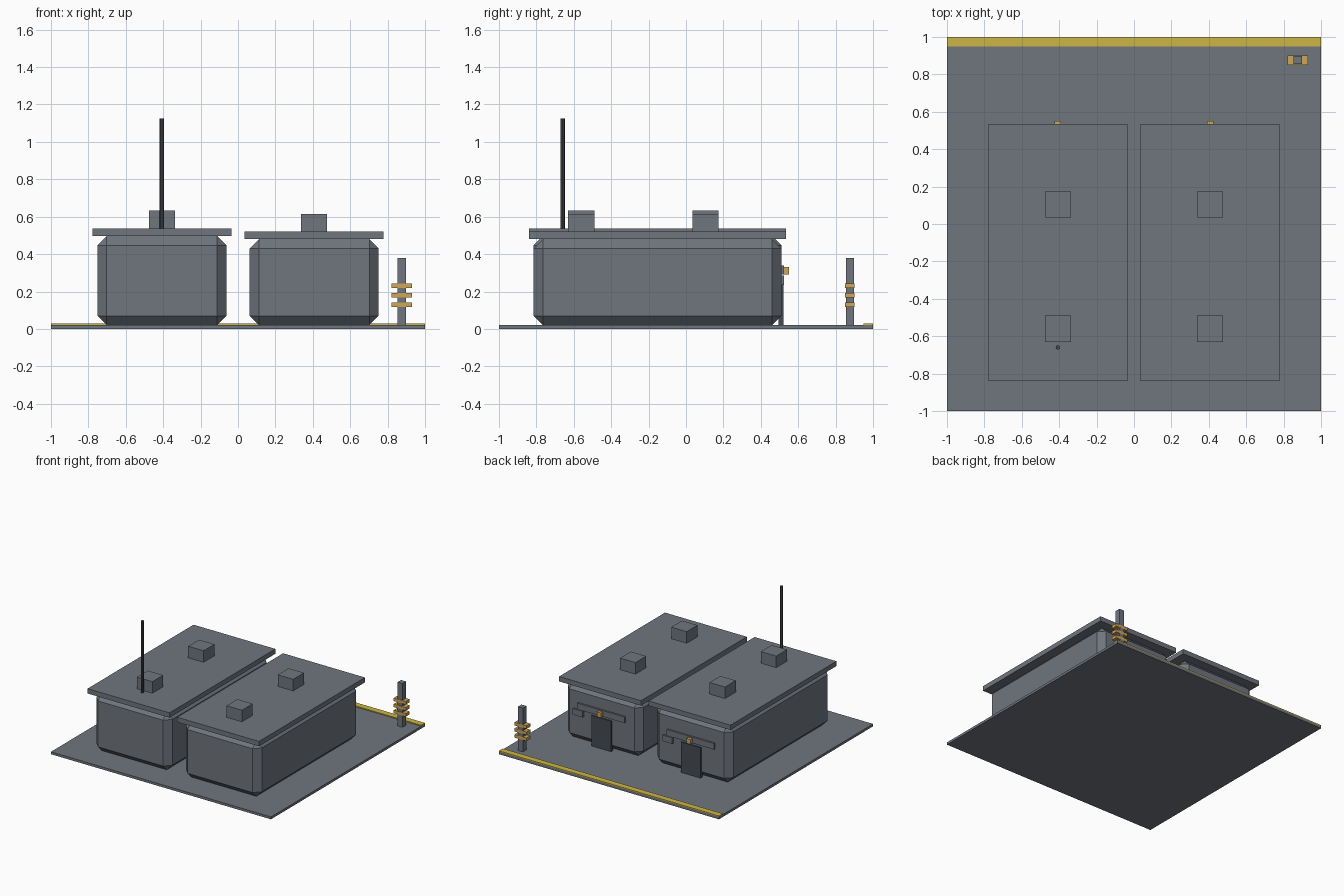
import bpy
import bmesh
from mathutils import Vector

cube = bpy.data.objects.get("Cube")
if cube:
    bpy.data.objects.remove(cube, do_unlink=True)


def material(name, rgb):
    mat = bpy.data.materials.new(name)
    mat.use_nodes = True
    mat.diffuse_color = (*rgb, 1)
    mat.node_tree.nodes["Principled BSDF"].inputs["Base Color"].default_value = (*rgb, 1)
    return mat


GREY = material("slate grey", (0.16, 0.18, 0.21))
DARK = material("dark steel", (0.06, 0.068, 0.08))
YELLOW = material("warning yellow", (0.62, 0.47, 0.06))
AMBER = material("amber", (0.62, 0.38, 0.1))


def finish(name, bm, mat):
    mesh = bpy.data.meshes.new(name)
    bm.to_mesh(mesh)
    bm.free()
    mesh.materials.append(mat)
    obj = bpy.data.objects.new(name, mesh)
    bpy.context.collection.objects.link(obj)
    return obj


def box(name, x, y, z, mat, chamfer=0):
    """Box from three (low, high) ranges, with optional flat chamfers."""
    bm = bmesh.new()
    bmesh.ops.create_cube(bm, size=1)
    bmesh.ops.scale(bm, vec=Vector(b - a for a, b in (x, y, z)), verts=bm.verts)
    bmesh.ops.translate(bm, vec=Vector((a + b) / 2 for a, b in (x, y, z)), verts=bm.verts)
    if chamfer:
        bmesh.ops.bevel(bm, geom=bm.edges[:], offset=chamfer, segments=1, affect='EDGES')
    return finish(name, bm, mat)


def around(c, half):
    return (c - half, c + half)


# Ground slab and warning strip along the back edge
GROUND = 0.02
box("ground_slab", (-1, 1), (-1, 1), (0, GROUND), GREY)
box("warning_strip", (-1, 1), (0.95, 1), (GROUND, 0.028), YELLOW)

# Two shelters, the right one slightly taller
for side, cx, wall_top in (("right", -0.407, 0.497), ("left", 0.407, 0.48)):
    roof_top = wall_top + 0.04
    box(side + "_shelter", around(cx, 0.345), (-0.815, 0.51),
        (GROUND, wall_top), GREY, chamfer=0.05)
    box(side + "_roof", around(cx, 0.372), (-0.84, 0.535), (wall_top, roof_top), GREY)
    for place, cy in (("front", -0.56), ("back", 0.105)):
        box(f"{side}_{place}_vent", around(cx, 0.07), around(cy, 0.07),
            (roof_top, roof_top + 0.095), GREY)
    # Door, lintel, lamp and control box on the back wall
    box(side + "_door", around(cx, 0.09), (0.495, 0.52), (GROUND, 0.27), DARK)
    box(side + "_lintel", around(cx, 0.215), (0.505, 0.525), (0.29, 0.34), GREY)
    box(side + "_lamp", around(cx, 0.018), (0.515, 0.55), (0.29, 0.33), AMBER)
    box(side + "_control_box", around(cx + 0.21, 0.045), (0.505, 0.525),
        (0.235, 0.285), GREY)

# Antenna on the right roof
bm = bmesh.new()
bmesh.ops.create_cone(bm, cap_ends=True, segments=8, radius1=0.012, radius2=0.012, depth=0.59)
bmesh.ops.translate(bm, vec=(-0.407, -0.66, 0.83), verts=bm.verts)
finish("antenna", bm, DARK)

# Marker post with stacked insulators
box("marker_post", around(0.875, 0.0225), around(0.877, 0.0225), (GROUND, 0.38), GREY)
for i in range(3):
    box(f"insulator_{i + 1}", around(0.875, 0.055), around(0.875, 0.025),
        around(0.13 + 0.05 * i, 0.0125), AMBER)
